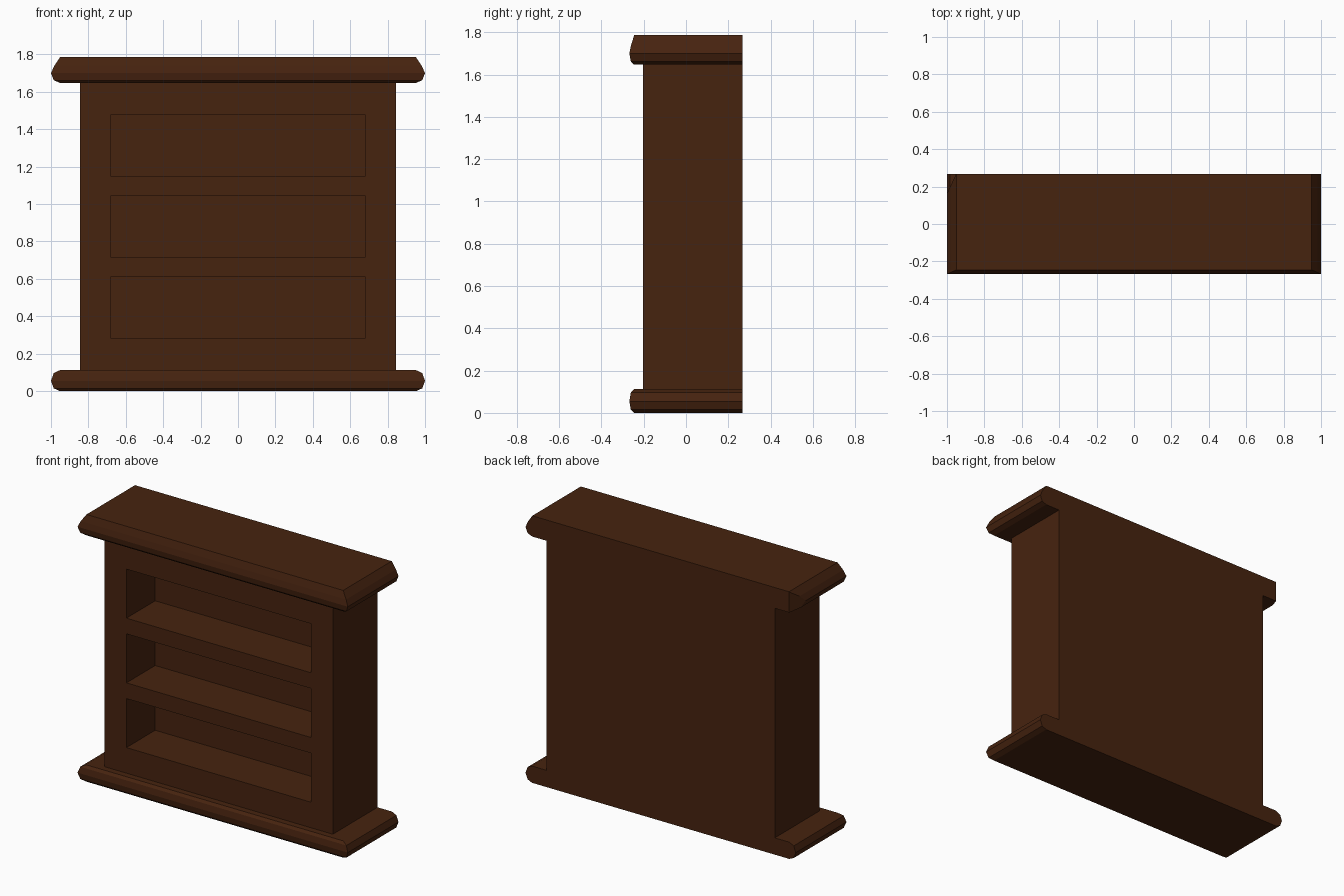
import bpy, bmesh
from mathutils import Vector

if "Cube" in bpy.data.objects:
    bpy.data.objects.remove(bpy.data.objects["Cube"])

wood = bpy.data.materials.new("dark_brown_wood")
wood.diffuse_color = (0.062, 0.0168, 0.0048, 1)
wood.use_nodes = True
wood.node_tree.nodes["Principled BSDF"].inputs["Base Color"].default_value = wood.diffuse_color

BACK = 0.268


def finish(name, bm):
    bmesh.ops.recalc_face_normals(bm, faces=bm.faces)
    me = bpy.data.meshes.new(name)
    bm.to_mesh(me)
    bm.free()
    me.materials.append(wood)
    ob = bpy.data.objects.new(name, me)
    bpy.context.collection.objects.link(ob)
    return ob


def add_box(bm, lo, hi):
    lo, hi = Vector(lo), Vector(hi)
    verts = bmesh.ops.create_cube(bm, size=1)["verts"]
    for v in verts:
        v.co = (lo + hi) / 2 + Vector(a * b for a, b in zip(v.co, hi - lo))


def moulding(name, profile, clip_corner=False):
    """Slab with a moulded front and sides; profile = (side inset, z)."""
    bm = bmesh.new()
    rings = []
    for inset, z in profile:
        x, y = 1 - inset, -BACK + inset * 0.46
        rings.append([bm.verts.new(p) for p in
                      ((-x, BACK, z), (-x, y, z), (x, y, z), (x, BACK, z))])
    for a, b in zip(rings, rings[1:]):
        for i in range(3):
            bm.faces.new((a[i], a[i + 1], b[i + 1], b[i]))
    bm.faces.new(rings[0])
    bm.faces.new(rings[-1])
    bm.faces.new([r[0] for r in rings] + [r[3] for r in reversed(rings)])
    if clip_corner:
        # diagonal cut at the back left corner
        res = bmesh.ops.bisect_plane(
            bm, geom=bm.verts[:] + bm.edges[:] + bm.faces[:],
            plane_co=(-0.951, BACK, 0), plane_no=(-0.105, 0.049, 0),
            clear_outer=True)
        bmesh.ops.holes_fill(bm, edges=[e for e in bm.edges if e.is_boundary])
    return finish(name, bm)


# Base and top mouldings
moulding("base_moulding", [(0.048, 0), (0.015, 0.015), (0, 0.055),
                           (0.015, 0.096), (0.048, 0.112)])
moulding("top_moulding", [(0.048, 1.648), (0.015, 1.662), (0, 1.70),
                          (0.018, 1.74), (0.05, 1.787)], True)

# Cabinet body with three shelf recesses
bm = bmesh.new()
add_box(bm, (-0.845, -0.204, 0.112), (0.845, BACK, 1.648))
body = finish("cabinet_body", bm)

bm = bmesh.new()
for z in (0.283, 0.716, 1.149):
    add_box(bm, (-0.683, -0.4, z), (0.683, 0.10, z + 0.328))
cutter = finish("recess_cutter", bm)
cutter.hide_render = True
cutter.hide_viewport = True

mod = body.modifiers.new("recesses", 'BOOLEAN')
mod.operation = 'DIFFERENCE'
mod.solver = 'EXACT'
mod.object = cutter
